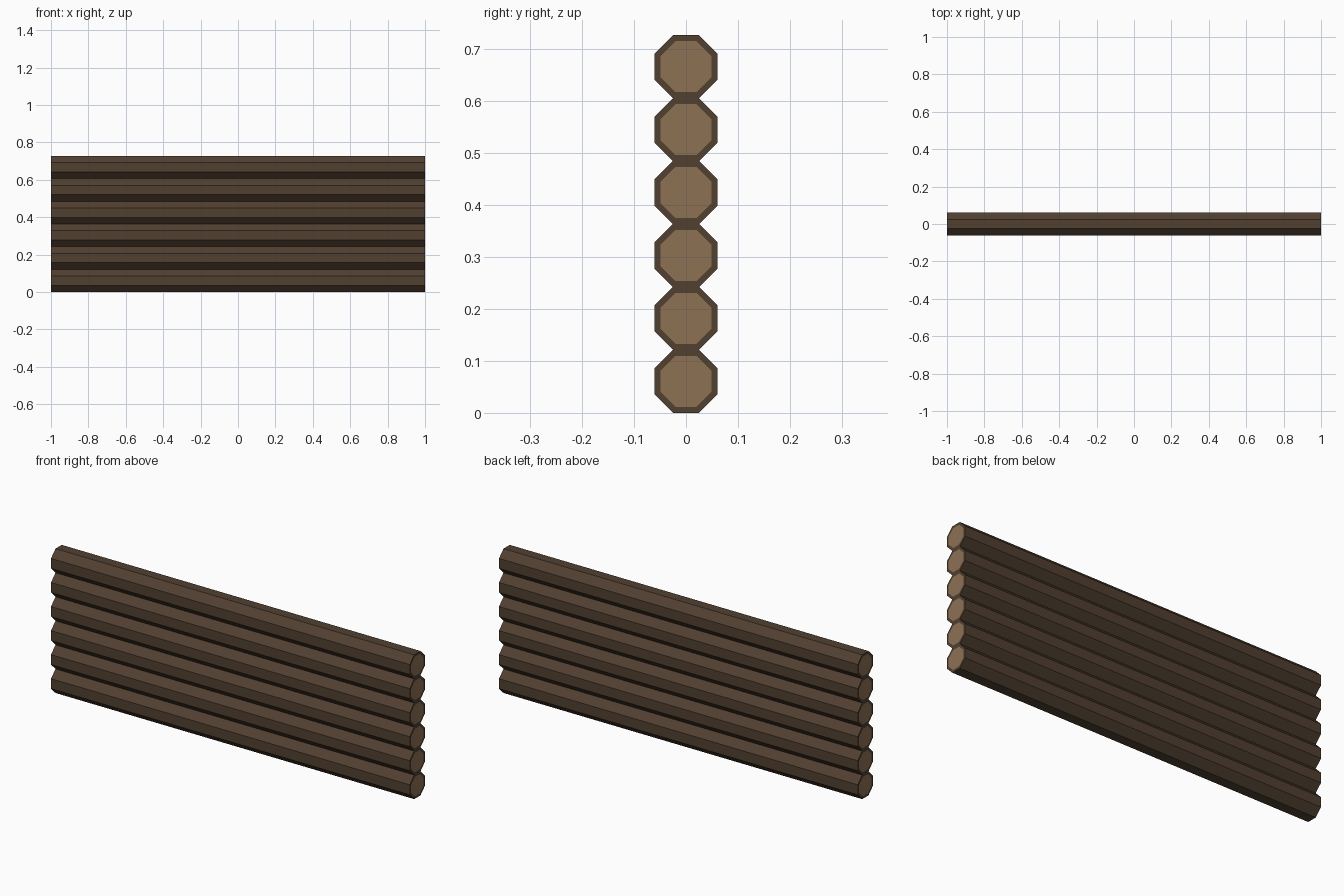
import bpy, bmesh, math
from mathutils import Matrix

if "Cube" in bpy.data.objects:
    bpy.data.objects.remove(bpy.data.objects["Cube"])

LENGTH = 2.0
COUNT = 6
HEIGHT = 0.727
APOTHEM = HEIGHT / COUNT / 2      # half the flat-to-flat size of a log


def material(name, rgb):
    m = bpy.data.materials.new(name)
    m.diffuse_color = (*rgb, 1.0)
    m.use_nodes = True
    m.node_tree.nodes["Principled BSDF"].inputs["Base Color"].default_value = m.diffuse_color
    return m


bark = material("dark_bark", (0.082, 0.051, 0.030))
cut_wood = material("cut_wood", (0.270, 0.165, 0.088))


def log(name, z):
    bm = bmesh.new()
    # octagonal log lying along x with flats facing up, down, front and back
    radius = APOTHEM / math.cos(math.pi / 8)
    turn = Matrix.Rotation(math.pi / 2, 4, 'Y') @ Matrix.Rotation(math.pi / 8, 4, 'Z')
    bmesh.ops.create_cone(bm, cap_ends=True, segments=8, radius1=radius,
                          radius2=radius, depth=LENGTH, matrix=turn)
    bm.normal_update()
    # sawn ends: bark rim around a lighter inset face
    ends = [f for f in bm.faces if abs(f.normal.x) > 0.9]
    bmesh.ops.inset_individual(bm, faces=ends, thickness=0.0125)
    for f in ends:
        f.material_index = 1
    mesh = bpy.data.meshes.new(name)
    bm.to_mesh(mesh)
    bm.free()
    mesh.materials.append(bark)
    mesh.materials.append(cut_wood)
    obj = bpy.data.objects.new(name, mesh)
    obj.location.z = z
    bpy.context.collection.objects.link(obj)


# stack of logs
for i in range(COUNT):
    log(f"wall_log_{i + 1}", APOTHEM * (2 * i + 1))
